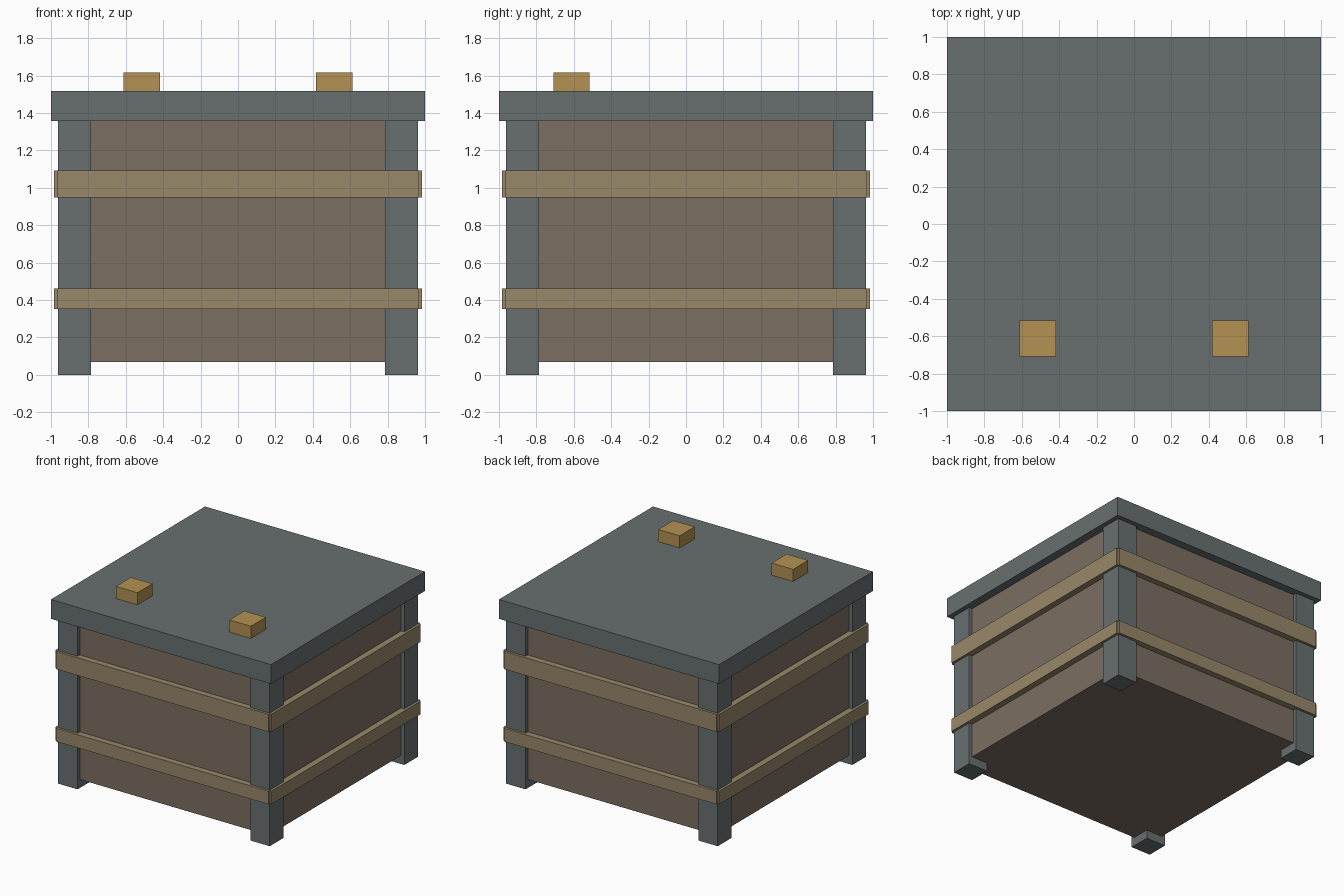
import bpy

if "Cube" in bpy.data.objects:
    bpy.data.objects.remove(bpy.data.objects["Cube"])


def material(name, rgb):
    # sRGB 0-255 to linear diffuse colour
    lin = [(c / 255 / 12.92) if c / 255 <= 0.04045 else ((c / 255 + 0.055) / 1.055) ** 2.4 for c in rgb]
    m = bpy.data.materials.new(name)
    m.diffuse_color = (*lin, 1.0)
    m.use_nodes = True
    m.node_tree.nodes["Principled BSDF"].inputs["Base Color"].default_value = m.diffuse_color
    return m


GREY = material("slate grey", (104, 111, 111))
BROWN = material("dull brown", (124, 110, 98))
TAN = material("tan wood", (152, 136, 106))
GOLD = material("golden brown", (180, 145, 83))


def box(name, x, y, z, mat):
    """Axis-aligned box from (min, max) pairs."""
    bpy.ops.mesh.primitive_cube_add(size=1, location=[sum(r) / 2 for r in (x, y, z)])
    ob = bpy.context.object
    ob.name = name
    ob.scale = [r[1] - r[0] for r in (x, y, z)]
    bpy.ops.object.transform_apply(location=True, rotation=False, scale=True)
    ob.data.materials.append(mat)
    return ob


def span(side, a, b):
    """Range a..b mirrored to the given side."""
    return tuple(sorted((side * a, side * b)))


# Body and lid
B = 0.932
box("crate_body", (-B, B), (-B, B), (0.07, 1.36), BROWN)
box("lid", (-1, 1), (-1, 1), (1.358, 1.517), GREY)

# Corner posts
for sx in (-1, 1):
    for sy in (-1, 1):
        box("corner_post", span(sx, 0.785, 0.962), span(sy, 0.785, 0.962), (0, 1.358), GREY)

# Two bands of slats around the crate
for z in ((0.353, 0.461), (0.948, 1.093)):
    for s in (-1, 1):
        box("front_back_slat", (-0.967, 0.967), span(s, B, 0.983), z, TAN)
        box("side_slat", span(s, B, 0.983), (-0.967, 0.967), z, TAN)

# Blocks on the lid
for s in (-1, 1):
    box("lid_block", span(s, 0.418, 0.613), (-0.709, -0.515), (1.517, 1.617), GOLD)
